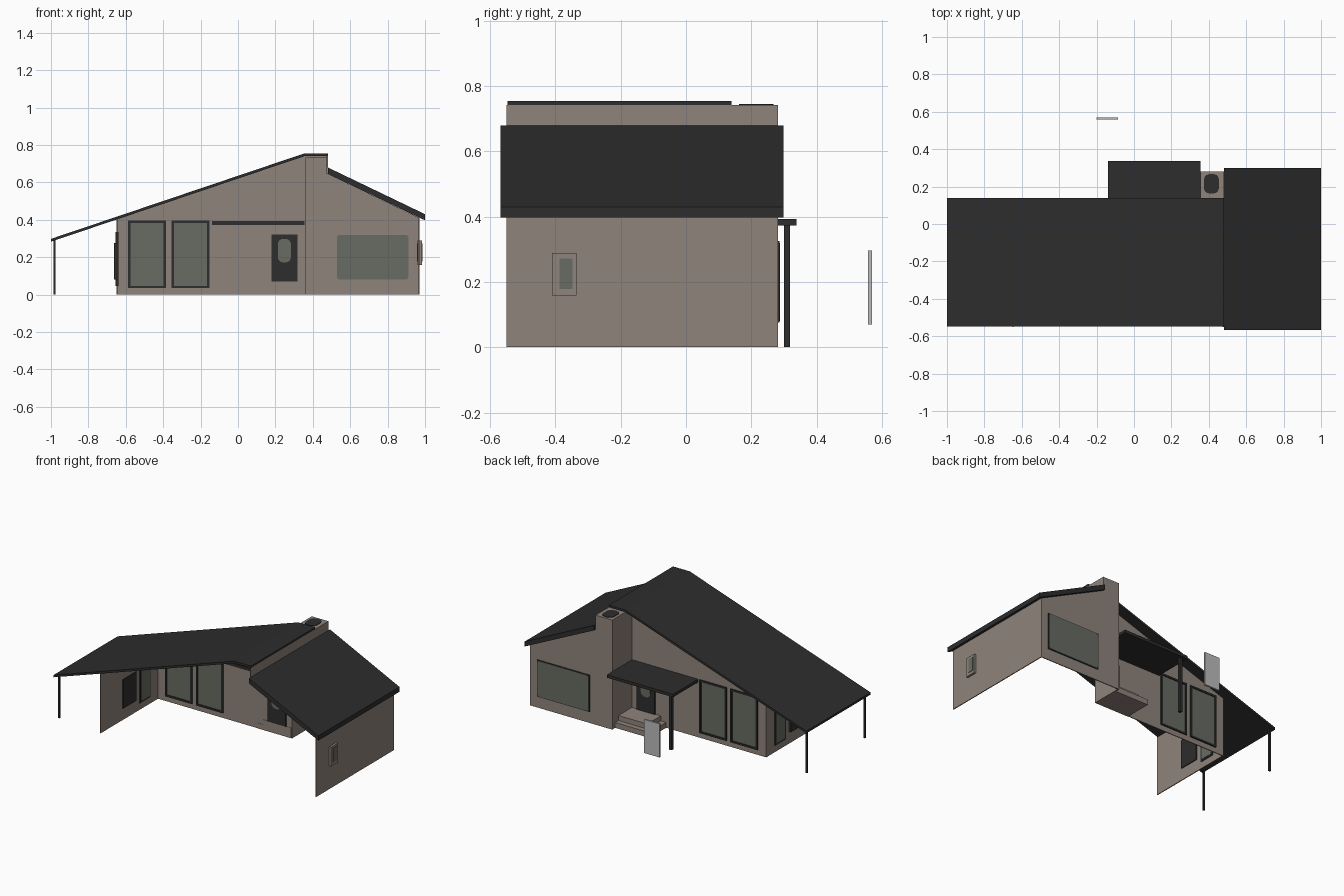
import bpy, math

if "Cube" in bpy.data.objects:
    bpy.data.objects.remove(bpy.data.objects["Cube"])


def material(name, r, g, b):
    m = bpy.data.materials.new(name)
    m.diffuse_color = (r, g, b, 1)
    m.use_nodes = True
    m.node_tree.nodes["Principled BSDF"].inputs["Base Color"].default_value = m.diffuse_color
    return m


TAN = material("tan wall", 0.275, 0.23, 0.20)
DARK = material("charcoal", 0.026, 0.026, 0.026)
GLASS = material("grey green glass", 0.135, 0.15, 0.122)
PALE = material("pale grey", 0.50, 0.50, 0.50)


def prism(name, pts, a, b, mat, axis="y"):
    """Extrude a closed profile from a to b: (x, z) along y, or (x, y) along z."""
    place = (lambda u, v, t: (u, t, v)) if axis == "y" else (lambda u, v, t: (u, v, t))
    n = len(pts)
    verts = [place(u, v, t) for t in (a, b) for u, v in pts]
    faces = [tuple(range(n)), tuple(range(2 * n - 1, n - 1, -1))]
    faces += [(i, i + n, (i + 1) % n + n, (i + 1) % n) for i in range(n)]
    if axis == "z":
        faces = [f[::-1] for f in faces]
    me = bpy.data.meshes.new(name)
    me.from_pydata(verts, [], faces)
    me.materials.append(mat)
    ob = bpy.data.objects.new(name, me)
    bpy.context.collection.objects.link(ob)
    return ob


def box(name, x0, x1, y0, y1, z0, z1, mat):
    return prism(name, [(x0, z0), (x1, z0), (x1, z1), (x0, z1)], y0, y1, mat)


def rounded(x0, x1, z0, z1, r, steps=4):
    """Rectangle outline with rounded corners."""
    pts = []
    for k, (cx, cz) in enumerate([(x1 - r, z1 - r), (x0 + r, z1 - r),
                                  (x0 + r, z0 + r), (x1 - r, z0 + r)]):
        for i in range(steps + 1):
            a = math.pi / 2 * (k + i / steps)
            pts.append((cx + r * math.cos(a), cz + r * math.sin(a)))
    return pts


# Walls: thin sheets, the front side is open
T = 0.006
YM, YR = 0.07, 0.282          # rear faces of the main and the right rear walls
prism("main_rear_wall", [(-.65, 0), (.355, 0), (.355, .742), (-.65, .404)], YM - T, YM, TAN)
prism("right_rear_wall", [(.355, 0), (.97, 0), (.97, .41), (.48, .645), (.48, .74), (.355, .74)],
      YR - T, YR, TAN)
box("right_wall", .97 - T, .97, -.55, YR, 0, .41, TAN)
box("left_wall", -.65, -.65 + T, -.55, YM, 0, .402, TAN)
box("chimney_side_wall", .355, .355 + T, YM - T, YR, 0, .74, TAN)
box("ridge_wall", .48 - T, .48, -.55, YR, .645, .742, TAN)

# Chimney top with dark flue opening
box("chimney_cap", .355, .48, YM, YR, .73, .742, TAN)
prism("chimney_flue", rounded(.373, .455, .162, .268, .03, 2), .74, .745, DARK, "z")

# Roofs
prism("main_roof", [(-1, .283), (.355, .74), (.48, .742), (.48, .755), (.355, .755), (-1, .298)],
      -.547, .14, DARK)
prism("right_roof", [(.48, .645), (1, .397), (1, .43), (.48, .68)], -.568, .299, DARK)
box("porch_roof", -.14, .355, YM - .012, .338, .373, .393, DARK)

# Posts
for i, y in enumerate((-.51, .11)):
    box(f"carport_post_{i + 1}", -.987, -.975, y - .006, y + .006, 0, .292, DARK)
box("porch_post", -.115, -.095, .30, .319, 0, .375, DARK)

# Entrance steps
box("lower_step", .10, .355, YM - .008, .25, 0, .036, TAN)
box("upper_step", .14, .355, YM - .008, .215, .036, .07, TAN)

# Two tall rear windows with frame bars
for i, x in enumerate((-.587, -.355)):
    x1, z0, z1, w = x + .202, .035, .395, .012
    y0, y1 = YM - T - .008, YM + .008
    bars = [(x, x + w, z0, z1), (x1 - w, x1, z0, z1),
            (x + w, x1 - w, z0, z0 + w), (x + w, x1 - w, z1 - w, z1)]
    for j, (a, b, c, d) in enumerate(bars):
        box(f"tall_window_{i + 1}_bar_{j + 1}", a, b, y0, y1, c, d, DARK)
    box(f"tall_window_{i + 1}_glass", x + w, x1 - w, YM - T - .002, YM + .002, z0 + w, z1 - w, GLASS)

# Wide window on the right rear wall
box("wide_window_frame", .523, .917, YR - T / 2, YR + .004, .075, .325, DARK)
prism("wide_window_glass", rounded(.528, .912, .08, .32, .018), YR - T - .002, YR + .006, GLASS)

# Entrance door with small light
box("entrance_door", .18, .318, YM - T - .008, YM + .008, .07, .322, DARK)
prism("entrance_door_glass", rounded(.213, .283, .172, .298, .028), YM - T - .01, YM + .01, GLASS)

# Left side door and window
box("side_door", -.664, -.638, -.315, -.175, .08, .275, DARK)
box("side_window_frame", -.654, -.64, -.135, -.02, .045, .335, DARK)
box("side_window_glass", -.656, -.638, -.123, -.032, .057, .323, GLASS)

# Small box window on the right wall
box("small_window_frame", .96, .984, -.41, -.335, .158, .288, TAN)
box("small_window_glass", .958, .986, -.387, -.347, .178, .272, GLASS)

# Free-standing panel behind the house
box("rear_panel", -.2, -.085, .558, .57, .07, .297, PALE)
